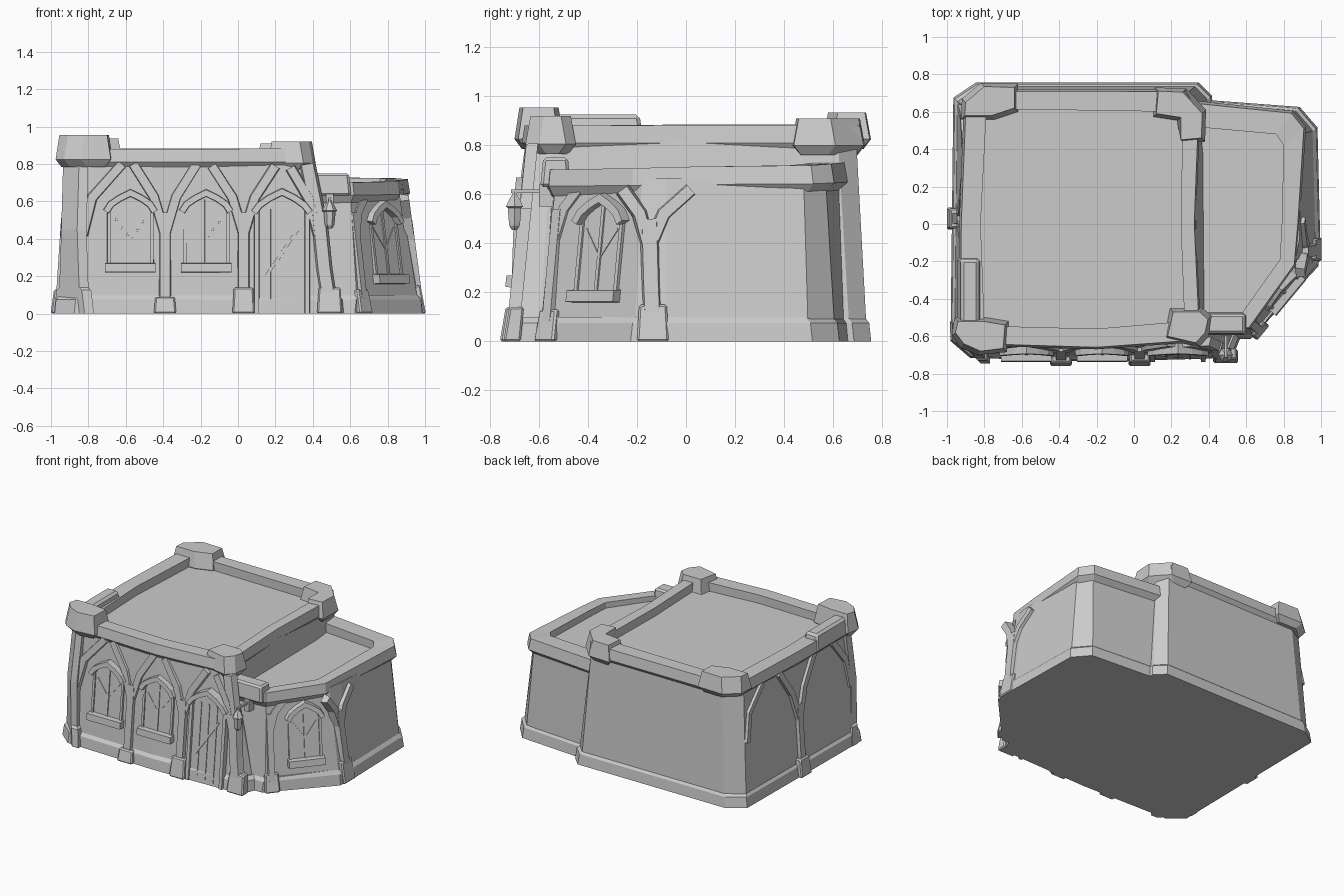
import bpy, bmesh, math
from mathutils import Vector

old = bpy.data.objects.get("Cube")
if old:
    bpy.data.objects.remove(old, do_unlink=True)

GREY = (0.6, 0.6, 0.6, 1)
stone = bpy.data.materials.new("plain grey stone")
stone.use_nodes = True
stone.diffuse_color = GREY
stone.node_tree.nodes["Principled BSDF"].inputs["Base Color"].default_value = GREY


def loft(name, rings, closed=False, bevel=0):
    """Skin equal-length rings; cap the ends, or join last ring to first."""
    bm = bmesh.new()
    vs = [[bm.verts.new(p) for p in r] for r in rings]
    n = len(rings[0])
    for i in range(len(vs) if closed else len(vs) - 1):
        a, b = vs[i], vs[(i + 1) % len(vs)]
        for j in range(n):
            k = (j + 1) % n
            bm.faces.new((a[j], a[k], b[k], b[j]))
    if not closed:
        bm.faces.new(vs[0][::-1])
        bm.faces.new(vs[-1])
    bmesh.ops.recalc_face_normals(bm, faces=bm.faces)
    me = bpy.data.meshes.new(name)
    bm.to_mesh(me)
    bm.free()
    me.materials.append(stone)
    ob = bpy.data.objects.new(name, me)
    bpy.context.collection.objects.link(ob)
    if bevel:
        m = ob.modifiers.new("worn edges", 'BEVEL')
        m.width = bevel
        m.segments = 1
    return ob


def level(pts, z, grow=0.0):
    """Outline at height z, pushed away from its centre by grow."""
    c = Vector((sum(p[0] for p in pts), sum(p[1] for p in pts))) / len(pts)
    return [(x + math.copysign(grow, grow * (x - c.x)), y + math.copysign(grow, grow * (y - c.y)), z)
            for x, y in pts]


def block(name, x, y, z, taper=0.0, bevel=0):
    """Box from ranges, drawn in at the top by taper."""
    base = [(x[0], y[0]), (x[1], y[0]), (x[1], y[1]), (x[0], y[1])]
    return loft(name, [level(base, z[0]), level(base, z[1], -taper)], bevel=bevel)


def cap(name, outline, z0, z1):
    """Corner stone with undercut foot and sloped sides."""
    return loft(name, [level(outline, z0, -.03), level(outline, z0 + .04), level(outline, z1, -.02)])


def facade(ox, oy, nx, ny, lean):
    """Map along-wall u, height z and outward distance d onto a leaning wall."""
    n = Vector((nx, ny, 0)).normalized()
    u_dir = Vector((-n.y, n.x, 0))
    return lambda u, z, d: Vector((ox, oy, z)) + u_dir * u + n * (d - lean * z)


def strip(name, wall, path, width, depth, narrow=0.7, back=-0.03):
    """Chamfered timber or stone band following a path on a wall."""
    pts = [Vector(p) for p in path]
    rings = []
    for i, p in enumerate(pts):
        a = (p - pts[i - 1]).normalized() if i else None
        b = (pts[i + 1] - p).normalized() if i < len(pts) - 1 else None
        t = ((a or b) + (b or a)).normalized()
        s = Vector((-t.y, t.x)) * width / 2 / max(t.dot(a or b), 0.5)
        rings.append([wall(*(p + s), back), wall(*(p + s * narrow), depth),
                      wall(*(p - s * narrow), depth), wall(*(p - s), back)])
    return loft(name, rings)


def plate(name, wall, outline, d0, d1):
    return loft(name, [[wall(u, z, d) for u, z in outline] for d in (d0, d1)])


def foot(name, wall, u, w, h, depth):
    """Plinth block under a column."""
    lo = [wall(u + s * w / 2, 0, d) for s, d in ((-1, -.04), (-1, depth), (1, depth), (1, -.04))]
    hi = [wall(u + s * w / 2.3, h, d) for s, d in ((-1, -.04), (-1, depth - .01), (1, depth - .01), (1, -.04))]
    loft(name, [lo, hi], bevel=0.008)


def column(name, wall, u, top, arms, h=0.14, w=0.075, split=0.48, shift=0.0, depth=0.045):
    """Footed column whose arms spread up to the roof rail."""
    foot(name + "_foot", wall, u, w + 0.045, h, depth)
    strip(name, wall, [(u, 0.05), (u + shift / 2, split / 2), (u + shift, split + 0.06)], w, 0.022)
    for i, a in enumerate(arms):
        c = u + shift
        strip(f"{name}_arm_{i}", wall, [(c, split - 0.06), (c + a * 0.35, split + (top - split) * 0.45),
                                        (c + a, top)], 0.065, 0.02)


def arch(u, z, w, h, rise):
    """Pointed opening outline."""
    return [(u - w / 2, z), (u + w / 2, z), (u + w / 2, z + h), (u + w * .3, z + h + rise * .55),
            (u, z + h + rise), (u - w * .3, z + h + rise * .55), (u - w / 2, z + h)]


def hood(name, wall, u, z, w, rise):
    side = [(-w / 2, -0.03), (-w * .4, 0.01), (-w * .22, rise * .6), (0, rise)]
    pts = side + [(-a, b) for a, b in side[-2::-1]]
    strip(name, wall, [(u + a, z + b) for a, b in pts], 0.04, 0.045, 0.8)


def window(name, wall, u, z, w=0.23):
    plate(name + "_pane", wall, arch(u, z, w, 0.28, 0.08), -0.02, 0.005)
    for s in (-1, 1):
        strip(f"{name}_jamb_{s}", wall, [(u + s * w / 2, z), (u + s * w / 2, z + 0.3)], 0.024, 0.014)
        strip(f"{name}_lattice_{s}", wall, [(u, z + 0.13), (u + s * w * .4, z + 0.25)], 0.012, 0.009)
    strip(name + "_mullion", wall, [(u, z), (u, z + 0.34)], 0.022, 0.012)
    hood(name + "_hood", wall, u, z + 0.305, w + 0.03, 0.07)
    strip(name + "_sill", wall, [(u - w / 2 - .02, z - .025), (u + w / 2 + .02, z - .025)], 0.055, 0.045, 0.85)


def rail(name, outer, inner, z0, z1, closed):
    """Parapet with an undercut outer face; z0 and z1 are start/end pairs."""
    rings = []
    for i, (o, n) in enumerate(zip(outer, inner)):
        o, n = Vector(o), Vector(n)
        f = i / (len(outer) - 1)
        lo, hi = (a + (b - a) * f for a, b in (z0, z1))
        rings.append([(*o.lerp(n, .3), lo - .02), (*o, lo + .02), (*o.lerp(n, .1), hi), (*n, hi), (*n, lo - .02)])
    return loft(name, rings, closed)


# Main hall and side annex, both narrowing upward
hall_low = [(-.965, -.61), (-.86, -.70), (-.2, -.72), (.51, -.70), (.55, -.6), (.40, .67), (.33, .74), (-.83, .74), (-.95, .66)]
hall_top = [(-.91, -.56), (-.83, -.63), (-.2, -.645), (.33, -.62), (.335, -.55), (.325, .62), (.28, .695), (-.78, .695), (-.90, .62)]
annex_low = [(.25, -.60), (.64, -.60), (.97, -.21), (.98, -.08), (.965, .50), (.87, .61), (.3, .655)]
annex_top = [(.25, -.55), (.60, -.53), (.865, -.18), (.885, -.08), (.895, .48), (.83, .57), (.3, .625)]
for name, low, top, h in (("hall", hall_low, hall_top, 0.82), ("annex", annex_low, annex_top, 0.665)):
    loft(name + "_walls", [level(low, 0), level(top, h)])
    loft(name + "_plinth", [level(low, 0, .016), level(low, .075, .008), level(low, .1, -.012)])

# Parapets
rail("hall_parapet",
     [(-.94, -.57), (-.85, -.65), (-.2, -.67), (.36, -.63), (.33, 0), (.355, .62), (.28, .72), (-.80, .72), (-.91, .64), (-.935, 0)],
     [(-.80, -.53), (-.78, -.545), (-.2, -.56), (.27, -.52), (.25, 0), (.26, .55), (.22, .60), (-.74, .615), (-.79, .58), (-.82, 0)],
     (.79, .79), (.88, .885), True)
rail("annex_parapet",
     [(.34, -.585), (.62, -.56), (.865, -.22), (.885, 0), (.92, .52), (.85, .605), (.32, .66)],
     [(.34, -.49), (.56, -.50), (.78, -.19), (.79, 0), (.80, .42), (.76, .48), (.32, .52)],
     (.61, .63), (.695, .73), False)

# Corner stones and the raised left rail
block("annex_corner_cap", (.34, .605), (-.595, -.47), (.63, .75), .012, .012)
cap("front_left_cap", [(-.975, -.60), (-.93, -.66), (-.84, -.70), (-.68, -.685), (-.67, -.52), (-.79, -.50), (-.96, -.50)], .785, .955)
cap("front_right_cap", [(.16, -.62), (.35, -.655), (.40, -.60), (.415, -.49), (.37, -.45), (.19, -.45)], .765, .92)
cap("back_left_cap", [(-.925, .56), (-.74, .56), (-.62, .60), (-.62, .75), (-.82, .755), (-.92, .67)], .785, .935)
cap("back_right_cap", [(.10, .57), (.23, .55), (.27, .43), (.38, .44), (.385, .61), (.28, .725), (.11, .73)], .76, .91)
block("raised_left_rail", (-.945, -.81), (-.56, -.17), (.80, .925), .02, .015)

# Front left corner pillar
corner = [(-.945, -.56), (-.945, -.62), (-.86, -.705), (-.81, -.705), (-.81, -.56)]
loft("front_left_pillar", [level(corner, 0, .015), level(corner, .45, .0), level([(x + .01, y + .05) for x, y in corner], .81)])
loft("front_left_pillar_foot", [level(corner, 0, .04), level(corner, .125, .025), level(corner, .14, .01)])

# Front wall: columns, windows, door
front = facade(0, -.715, 0, -1, .1)
strip("front_left_arm", front, [(-.83, .42), (-.78, .62), (-.62, .80)], .065, .02)
column("front_column_1", front, -.39, .80, [-.17, .17], h=.09)
column("front_column_2", front, .03, .79, [-.17, .17])
column("front_right_column", front, .49, .78, [-.15], w=.09, shift=-.06, depth=.03)
strip("front_right_brace", front, [(.43, .5), (.37, .8)], .09, .018)
window("front_window_1", front, -.575, .27)
window("front_window_2", front, -.17, .27)
plate("door_leaf", front, arch(.235, .01, .25, .54, .10), -.02, .006)
for i in range(3):
    u = .235 + (i - 1) * .065
    strip(f"door_batten_{i}", front, [(u, .02), (u, .56)], .014, .011)
strip("door_brace", front, [(.15, .2), (.32, .45)], .02, .013)
for s in (-1, 1):
    strip(f"door_jamb_{s}", front, [(.235 + s * .135, 0), (.235 + s * .135, .56)], .035, .022)
hood("door_hood", front, .235, .57, .30, .08)

# Annex diagonal wall and right wall
diagonal = facade(.805, -.405, .77, -.64, .145)
window("annex_window", diagonal, .03, .21, .21)
column("annex_front_column", diagonal, -.21, .62, [.10], h=.13, w=.06, depth=.028)
right = facade(.975, 0, 1, 0, .13)
column("annex_right_column", right, -.135, .62, [-.11, .17], h=.15, w=.085, shift=-.015, split=.44, depth=.03)

# Left wall
left = facade(-.957, 0, -1, 0, .065)
column("left_column", left, -.03, .80, [-.20, .20], h=.13, split=.45)
strip("left_front_arm", left, [(.56, .42), (.52, .62), (.38, .80)], .065, .02)
strip("left_back_arm", left, [(-.62, .45), (-.58, .65), (-.42, .80)], .05, .015)


# Hanging lantern by the door
def disc(r, z):
    return [(.49 + r * math.cos(a * math.pi / 3), -.70 + r * math.sin(a * math.pi / 3), z) for a in range(6)]


loft("lantern", [disc(r, z) for r, z in ((.012, .455), (.024, .47), (.026, .48), (.032, .545),
                                         (.04, .55), (.025, .58), (.01, .60), (.006, .62))])
block("lantern_bracket", (.483, .497), (-.715, -.53), (.605, .62))
block("lantern_wall_plate", (.47, .51), (-.60, -.54), (.55, .64))
